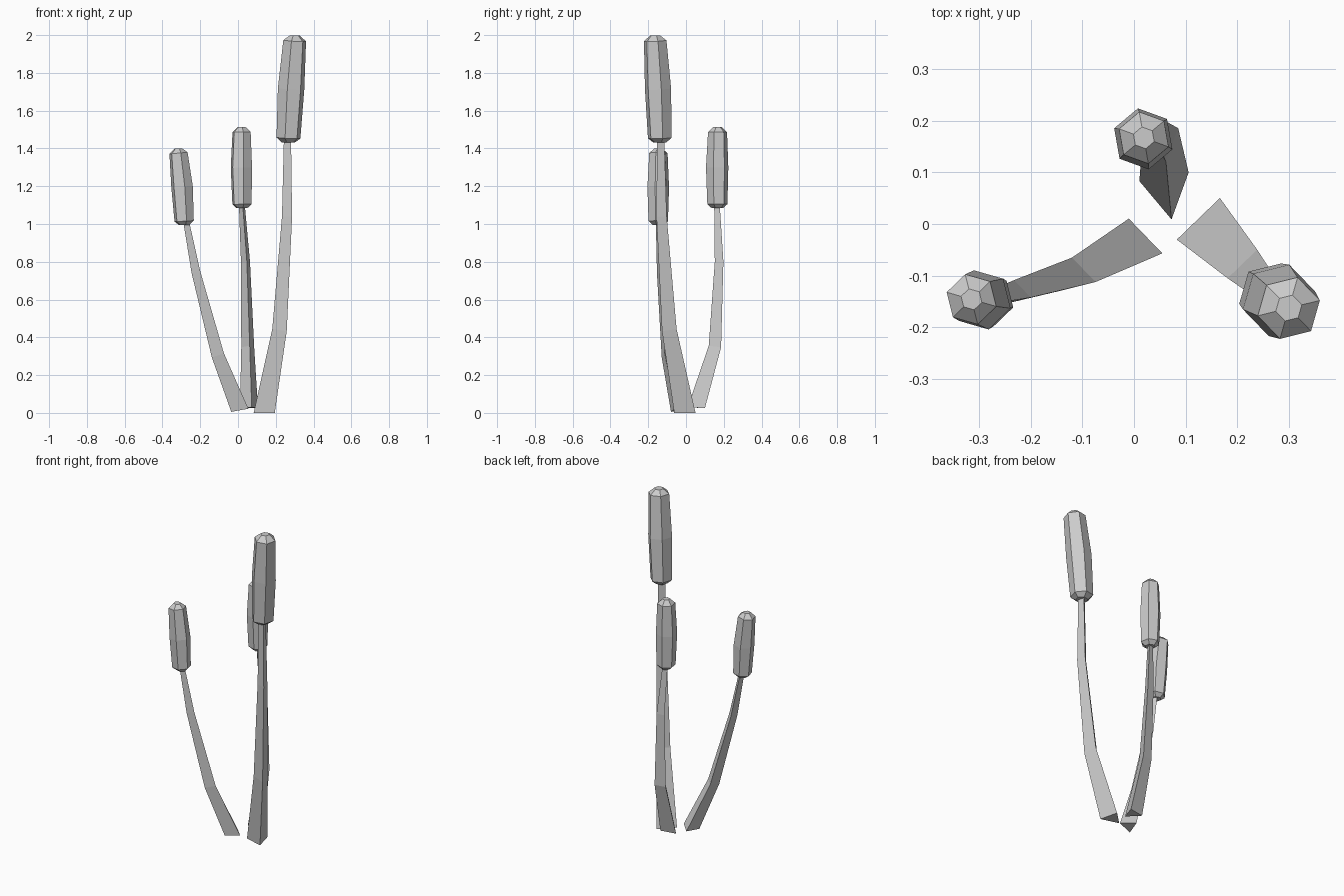
import bpy, bmesh, math
from mathutils import Vector

if "Cube" in bpy.data.objects:
    bpy.data.objects.remove(bpy.data.objects["Cube"])

grey = bpy.data.materials.new("plain_grey")
grey.diffuse_color = (0.6, 0.6, 0.6, 1)
grey.use_nodes = True
grey.node_tree.nodes["Principled BSDF"].inputs["Base Color"].default_value = grey.diffuse_color


def loft(name, sides, angle, rings, end_tilt=1.0):
    """Low-poly tube through rings (x, y, z, radius), each tilted to follow the path."""
    bm = bmesh.new()
    loops = []
    for i, (x, y, z, r) in enumerate(rings):
        a = Vector(rings[max(i - 1, 0)][:3])
        b = Vector(rings[min(i + 1, len(rings) - 1)][:3])
        t = b - a
        k = end_tilt if i == 0 else 1.0
        loop = []
        for s in range(sides):
            w = math.radians(angle + 360 * s / sides)
            dx, dy = r * math.cos(w), r * math.sin(w)
            dz = -k * (dx * t.x + dy * t.y) / t.z
            loop.append(bm.verts.new((x + dx, y + dy, z + dz)))
        loops.append(loop)
    for lo, hi in zip(loops, loops[1:]):
        for s in range(sides):
            n = (s + 1) % sides
            bm.faces.new((lo[s], lo[n], hi[n], hi[s]))
    bm.faces.new(loops[0][::-1])
    bm.faces.new(loops[-1])
    bmesh.ops.recalc_face_normals(bm, faces=bm.faces)
    mesh = bpy.data.meshes.new(name)
    bm.to_mesh(mesh)
    bm.free()
    mesh.materials.append(grey)
    ob = bpy.data.objects.new(name, mesh)
    bpy.context.collection.objects.link(ob)


def head_rings(bottom, middle, top, cap):
    """Seed head: three wide rings plus a small bevelled ring at each end."""
    (bx, by, bz, br), (tx, ty, tz, tr) = bottom, top
    return [(bx, by, bz - cap * 0.8, br * 0.55), bottom, middle, top,
            (tx, ty, tz + cap, tr * 0.42)]


# name, facing angle, base tilt, stem rings, head rings (bottom, middle, top), cap height
reeds = [
    ("left", 224, 0.4,
     [(0.003, -0.042, 0.015, 0.054), (-0.111, -0.102, 0.305, 0.038),
      (-0.226, -0.135, 0.745, 0.027), (-0.276, -0.147, 1.01, 0.018)],
     [(-0.285, -0.147, 1.015, 0.053), (-0.296, -0.147, 1.195, 0.059),
      (-0.315, -0.146, 1.375, 0.050)], 0.025),
    ("back", 40, 0.2,
     [(0.063, 0.064, 0.027, 0.056), (0.055, 0.160, 0.350, 0.040),
      (0.042, 0.180, 0.800, 0.028), (0.022, 0.167, 1.100, 0.018)],
     [(0.021, 0.166, 1.105, 0.054), (0.018, 0.165, 1.300, 0.060),
      (0.019, 0.167, 1.487, 0.051)], 0.027),
    ("right", 314, 0.0,
     [(0.148, -0.014, 0.0, 0.067), (0.226, -0.094, 0.440, 0.046),
      (0.264, -0.133, 1.040, 0.032), (0.265, -0.137, 1.440, 0.023)],
     [(0.267, -0.139, 1.455, 0.065), (0.281, -0.148, 1.715, 0.072),
      (0.300, -0.163, 1.970, 0.062)], 0.029),
]

for name, angle, tilt, stem, head, cap in reeds:
    # three-sided tapering stem
    loft(name + "_stem", 3, angle, stem, tilt)
    # six-sided seed head
    loft(name + "_seed_head", 6, angle, head_rings(*head, cap))
